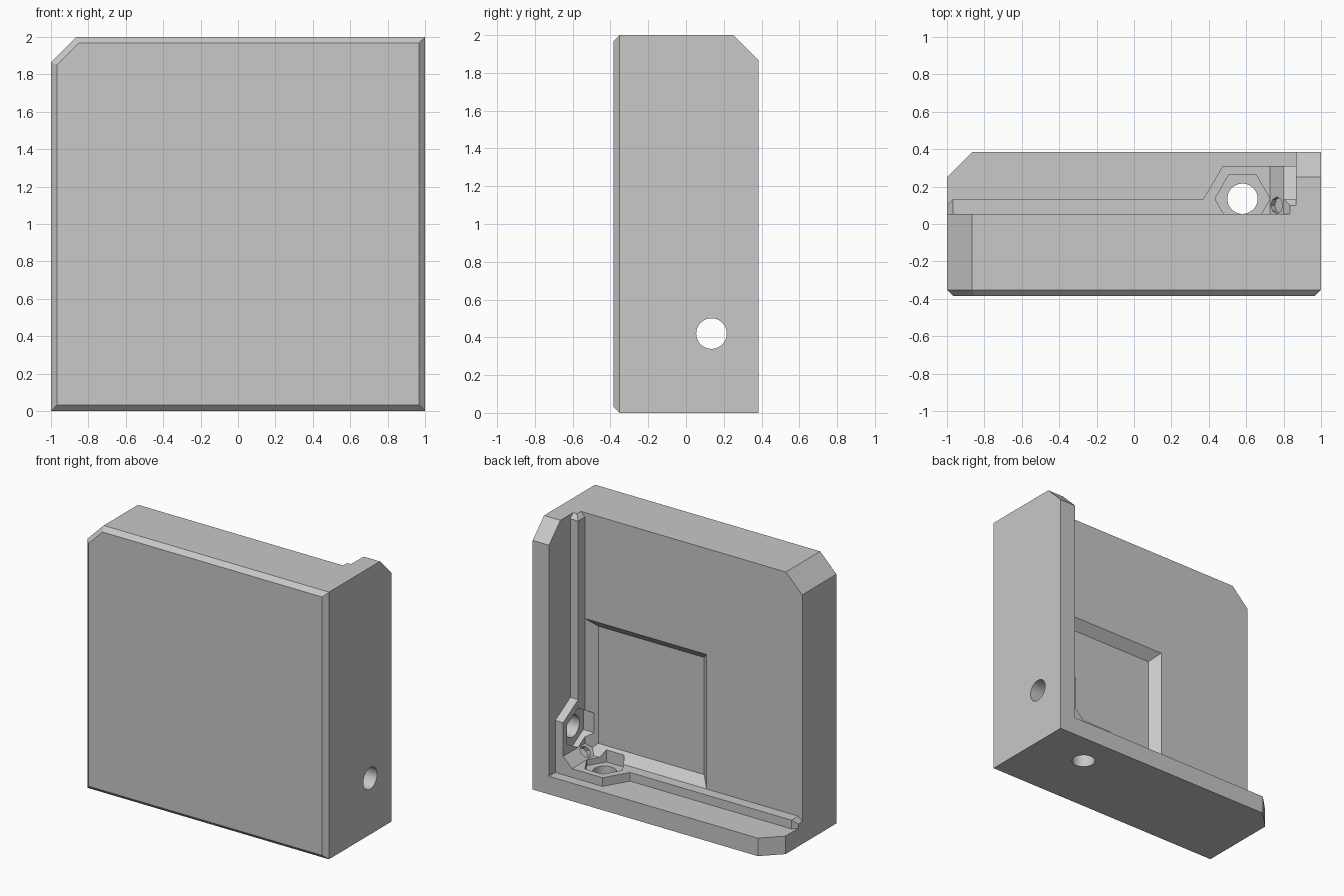
import bpy, bmesh, math
from mathutils import Matrix, Vector

if "Cube" in bpy.data.objects:
    bpy.data.objects.remove(bpy.data.objects["Cube"], do_unlink=True)

grey = bpy.data.materials.new("plain_grey")
grey.use_nodes = True
grey.diffuse_color = (0.58, 0.58, 0.58, 1)
grey.node_tree.nodes["Principled BSDF"].inputs["Base Color"].default_value = (0.58, 0.58, 0.58, 1)

# Reflection across the corner diagonal: swaps the bottom and side walls
SWAP = Matrix(((0, 0, -1, 1), (0, 1, 0, 0), (-1, 0, 0, 1), (0, 0, 0, 1)))


def loft(name, rings, matrix=Matrix()):
    """Closed solid through rings of equal point count."""
    bm = bmesh.new()
    loops = [[bm.verts.new(matrix @ Vector(p)) for p in ring] for ring in rings]
    n = len(loops[0])
    for a, b in zip(loops, loops[1:]):
        for i in range(n):
            j = (i + 1) % n
            bm.faces.new((a[i], a[j], b[j], b[i]))
    bm.faces.new(loops[0])
    bm.faces.new(loops[-1])
    bmesh.ops.recalc_face_normals(bm, faces=bm.faces)
    mesh = bpy.data.meshes.new(name)
    bm.to_mesh(mesh)
    bm.free()
    mesh.materials.append(grey)
    ob = bpy.data.objects.new(name, mesh)
    bpy.context.collection.objects.link(ob)
    return ob


def plan(points, z):
    return [(x, y, z) for x, y in points]


def face(points, y):
    return [(x, y, z) for x, z in points]


def circle(n, r, cx=0, cy=0):
    return [(cx + r * math.cos(math.tau * i / n), cy + r * math.sin(math.tau * i / n)) for i in range(n)]


def square(x0, z0, x1, z1):
    return [(x0, z0), (x1, z0), (x1, z1), (x0, z1)]


def combine(target, tool, operation):
    mod = target.modifiers.new("combine", "BOOLEAN")
    mod.operation, mod.solver, mod.object = operation, "EXACT", tool
    bpy.context.view_layer.objects.active = target
    bpy.ops.object.modifier_apply(modifier=mod.name)
    bpy.data.objects.remove(tool, do_unlink=True)


# Slab with one clipped corner and a bevelled front
outline = [(-1, 0), (1, 0), (1, 2), (-0.865, 2), (-1, 1.865)]
inset = [(-0.967, 0.033), (0.967, 0.033), (0.967, 1.967), (-0.852, 1.967), (-0.967, 1.852)]
body = loft("corner_block", [face(inset, -0.385), face(outline, -0.352), face(outline, 0.053)])

# Square recess with sloping sides in the back
recess = [face(square(-0.207 - g, 0.2 - g, 0.8 + g, 1.207 + g), 0.053 + g) for g in (0.02, -0.065)]
combine(body, loft("recess_cutter", recess), "DIFFERENCE")

# Two walls, each with a rib, a tapered rib end and a nut boss
wall = [(1, -0.2), (1, 0.385), (-0.865, 0.385), (-1, 0.25), (-1, -0.2)]
rib = [(-0.967, 0), (-0.967, 0.133), (0.37, 0.133), (0.475, 0.31), (0.93, 0.31), (0.93, 0)]
for m in (Matrix(), SWAP):
    combine(body, loft("wall", [plan(wall, 0), plan(wall, 0.135)], m), "UNION")
    combine(body, loft("rib", [plan(rib, 0.1), plan(rib, 0.2)], m), "UNION")
    tip = [[(x, y, z) for y, z in square(0, 0.1, y1, z1)]
           for x, y1, z1 in ((-1, 0.1, 0.167), (-0.967, 0.133, 0.2))]
    combine(body, loft("rib_end", tip, m), "UNION")

# Sloping fillet where the bosses meet
wedge = [(0.727, 0.2), (0.8, 0.273), (0.86, 0.2), (0.8, 0.14)]
combine(body, loft("corner_fillet", [face(wedge, -0.005), face(wedge, 0.31)]), "UNION")

# Bolt holes and hexagonal nut pockets
for m in (Matrix(), SWAP):
    for name, shape, low in (("bolt_cutter", circle(40, 0.081, 0.58, 0.135), -0.1),
                             ("nut_cutter", circle(6, 0.147, 0.58, 0.135), 0.155)):
        combine(body, loft(name, [plan(shape, low), plan(shape, 0.3)], m), "DIFFERENCE")

# Small diagonal relief in the corner
turn = Matrix.Translation((0.763, 0.1, 0.237)) @ Matrix.Rotation(math.radians(135), 4, "Y")
relief = circle(8, 0.045)
combine(body, loft("relief_cutter", [plan(relief, -0.1), plan(relief, 0.03)], turn), "DIFFERENCE")

# Merge flush faces and keep edges crisp
bm = bmesh.new()
bm.from_mesh(body.data)
bmesh.ops.remove_doubles(bm, verts=bm.verts, dist=0.0002)
bmesh.ops.dissolve_limit(bm, angle_limit=math.radians(0.5), verts=bm.verts, edges=bm.edges)
bm.to_mesh(body.data)
bm.free()
bpy.ops.object.select_all(action="DESELECT")
body.select_set(True)
bpy.context.view_layer.objects.active = body
bpy.ops.object.shade_smooth_by_angle(angle=math.radians(25))
